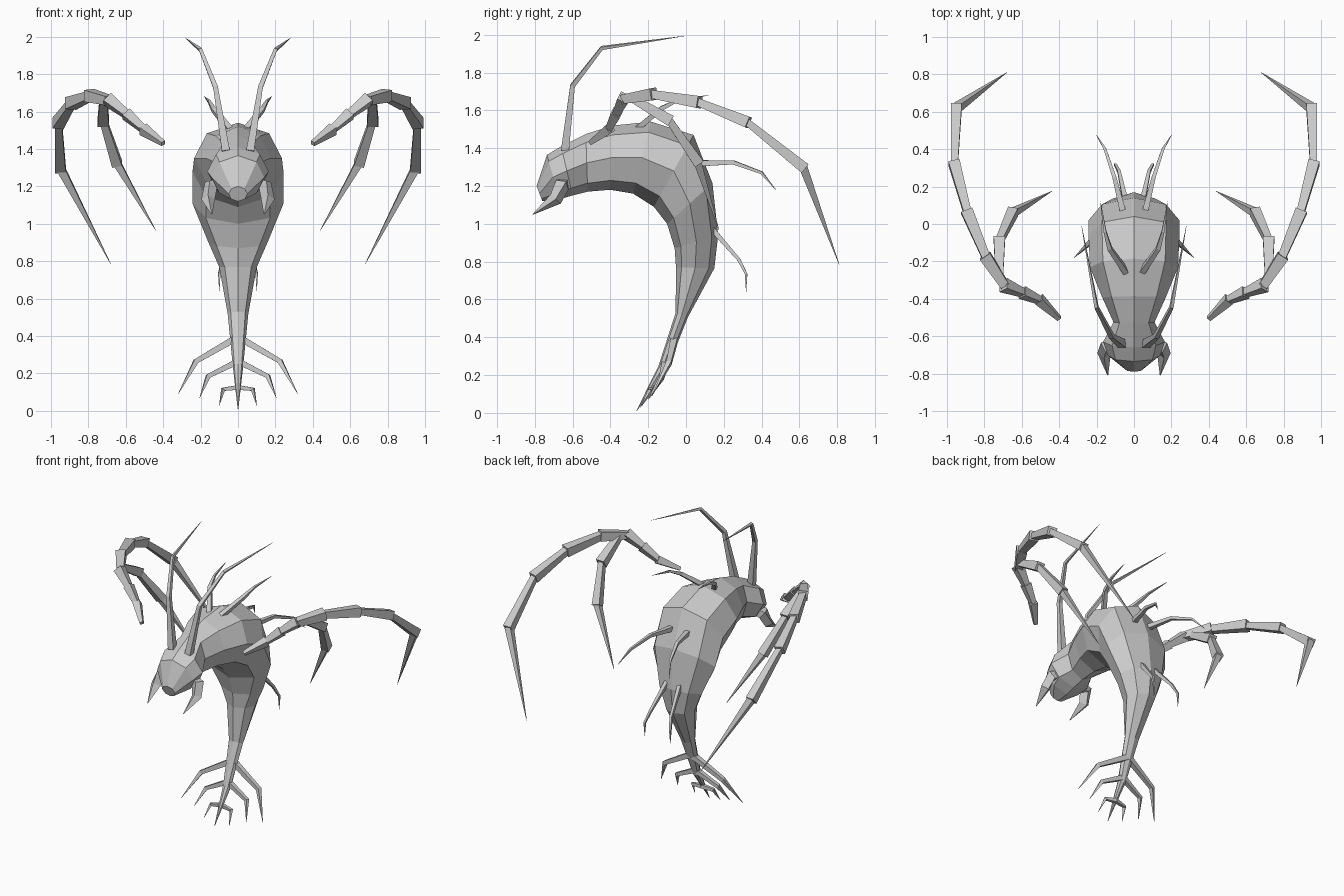
import bpy, bmesh, math
from mathutils import Vector

if "Cube" in bpy.data.objects:
    bpy.data.objects.remove(bpy.data.objects["Cube"])


def finish(name, bm, mirror=False):
    bmesh.ops.recalc_face_normals(bm, faces=bm.faces)
    me = bpy.data.meshes.new(name)
    bm.to_mesh(me)
    bm.free()
    ob = bpy.data.objects.new(name, me)
    bpy.context.collection.objects.link(ob)
    if mirror:
        ob.modifiers.new("Mirror", 'MIRROR')
    return ob


def skin(bm, rings):
    """Bridge vertex loops in order and cap both ends."""
    loops = [[bm.verts.new(p) for p in r] for r in rings]
    n = len(loops[0])
    for a, b in zip(loops, loops[1:]):
        for i in range(n):
            j = (i + 1) % n
            bm.faces.new((a[i], a[j], b[j], b[i]))
    bm.faces.new(loops[0])
    bm.faces.new(loops[-1])


def tube(bm, pts, radii, sides):
    """Tapered faceted tube along a polyline."""
    pts = [Vector(p) for p in pts]
    rings = []
    for i, (p, r) in enumerate(zip(pts, radii)):
        t = Vector()
        if i > 0:
            t += (p - pts[i - 1]).normalized()
        if i < len(pts) - 1:
            t += (pts[i + 1] - p).normalized()
        t.normalize()
        ref = Vector((1, 0, 0)) if abs(t.x) < 0.8 else Vector((0, 1, 0))
        if i == 0:
            u = t.cross(ref).normalized()
        else:
            u = (u - t * u.dot(t)).normalized()
        v = t.cross(u)
        rings.append([p + r * (math.cos(a) * u + math.sin(a) * v)
                      for a in (2 * math.pi * (k + 0.5) / sides for k in range(sides))])
    skin(bm, rings)


def spike(name, pts, radii, sides=4):
    bm = bmesh.new()
    tube(bm, pts, radii, sides)
    return finish(name, bm, True)


def jointed(name, pts, radii, sides=4):
    """Chain of separate segments, each flaring from a narrow start to a wide end."""
    bm = bmesh.new()
    last = len(pts) - 2
    for i in range(last + 1):
        r0, r1 = radii[i]
        a, b = Vector(pts[i]), Vector(pts[i + 1])
        if i < last:
            b = b + (b - a).normalized() * 0.012
        tube(bm, [a, b], [r0 * 1.2, r1 * 1.2], sides)
    return finish(name, bm, True)


# Body and head: dorsal (y, z), ventral (y, z), half width
sections = [
    (-.79, 1.20, -.76, 1.12, .05),
    (-.735, 1.365, -.67, 1.13, .14),
    (-.66, 1.41, -.60, 1.15, .165),
    (-.53, 1.475, -.52, 1.17, .11),
    (-.386, 1.52, -.40, 1.18, .17),
    (-.185, 1.54, -.28, 1.16, .235),
    (.04, 1.47, -.17, 1.09, .243),
    (.14, 1.215, -.10, 1.0, .243),
    (.17, .94, -.06, .87, .16),
    (.15, .765, -.053, .77, .10),
    (.01, .506, -.055, .53, .055),
    (-.10, .23, -.145, .25, .028),
    (-.26, .01, -.262, .012, .002),
]
rings = []
for dy, dz, vy, vz, w in sections:
    top, bot = Vector((0, dy, dz)), Vector((0, vy, vz))
    mid, half = (top + bot) / 2, (top - bot) / 2
    rings.append([mid + half * math.cos(a) + Vector((w * math.sin(a), 0, 0))
                  for a in (math.pi * k / 4 for k in range(8))])
bm = bmesh.new()
skin(bm, rings)
finish("body", bm)

# Mandibles: hooked outward, then forward and down
spike("mandibles", [(.09, -.64, 1.22), (.145, -.655, 1.205), (.16, -.69, 1.13), (.14, -.81, 1.05)],
      [.03, .042, .036, .002])

# Antennae
spike("antennae", [(.065, -.64, 1.39), (.12, -.60, 1.73), (.20, -.445, 1.93), (.28, -.01, 1.993)],
      [.03, .018, .013, .001])

# Back spines, from shoulder down to waist
spike("shoulder_spines", [(.04, -.26, 1.50), (.13, -.13, 1.61), (.155, -.04, 1.655), (.18, .12, 1.68)],
      [.022, .017, .01, .001])
spike("back_spines", [(.06, .07, 1.32), (.105, .25, 1.325), (.155, .40, 1.27), (.20, .475, 1.18)],
      [.023, .015, .01, .001])
spike("waist_spines", [(.05, .14, .97), (.08, .28, .81), (.10, .318, .735), (.10, .318, .64)],
      [.019, .012, .009, .001])

# Tail legs
spike("tail_legs_upper", [(.0, -.06, .395), (.225, -.09, .265), (.32, -.18, .09)], [.026, .019, .001])
spike("tail_legs_middle", [(.0, -.11, .265), (.16, -.13, .185), (.205, -.20, .07)], [.023, .017, .001])
spike("tail_legs_lower", [(.0, -.18, .125), (.08, -.19, .115), (.10, -.24, .03)], [.018, .014, .001])

# Long floating arms
jointed("arms", [(.40, -.505, 1.43), (.50, -.41, 1.50), (.59, -.37, 1.58), (.69, -.33, 1.66),
                 (.79, -.18, 1.685), (.89, .06, 1.645), (.96, .32, 1.54), (.95, .62, 1.30),
                 (.68, .81, .785)],
        [(.014, .03), (.02, .032), (.022, .036), (.028, .038), (.026, .038),
         (.024, .036), (.022, .034), (.026, .001)])

# Inner arm branch
jointed("arm_branches", [(.72, -.28, 1.66), (.72, -.09, 1.55), (.65, .06, 1.33), (.44, .175, .965)],
        [(.024, .036), (.022, .032), (.024, .001)])
